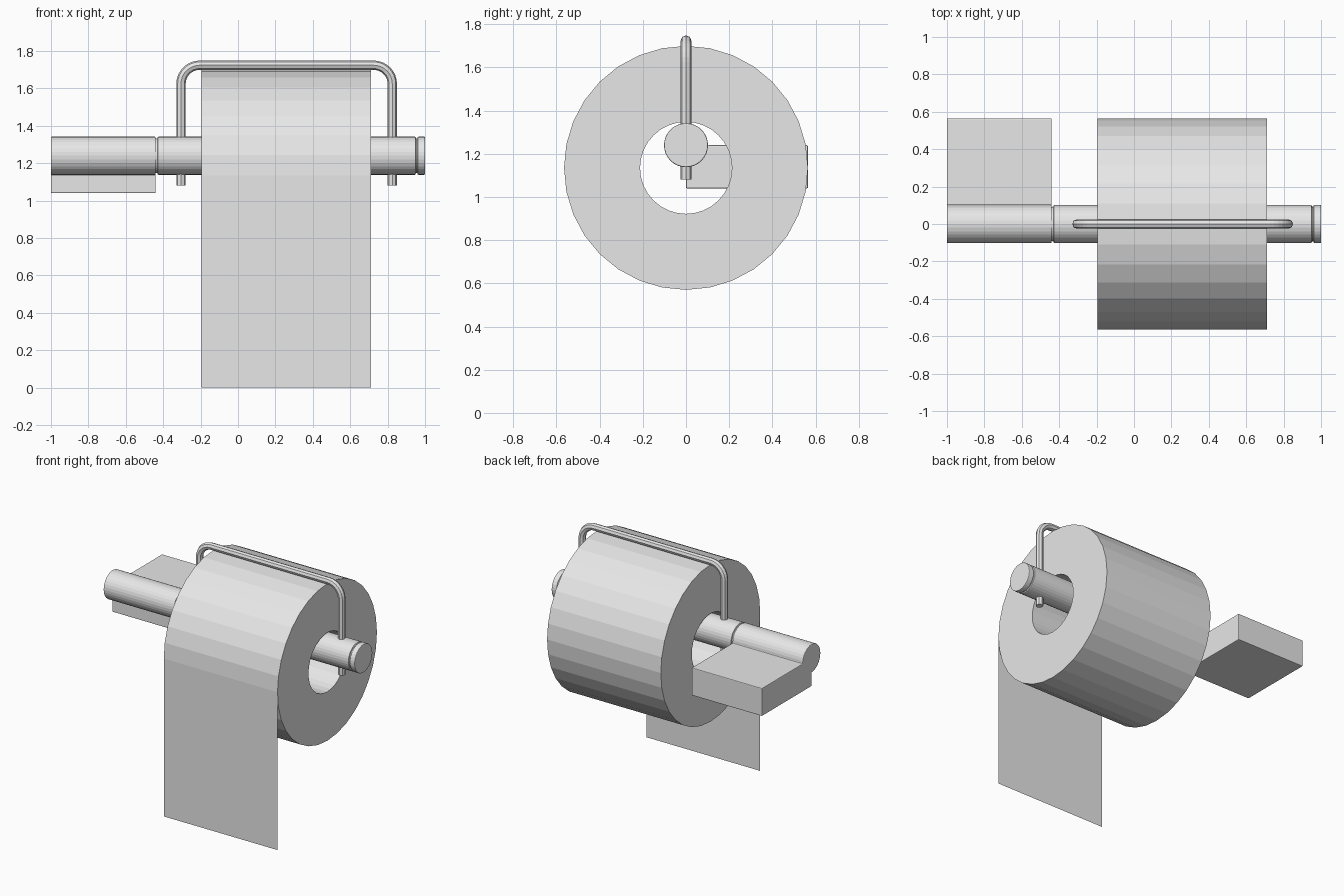
import bpy, bmesh
from math import sin, cos, pi
from mathutils import Vector

cube = bpy.data.objects.get("Cube")
if cube:
    bpy.data.objects.remove(cube, do_unlink=True)

grey = bpy.data.materials.new("plain_grey")
grey.use_nodes = True
grey.diffuse_color = (0.8, 0.8, 0.8, 1)
grey.node_tree.nodes["Principled BSDF"].inputs["Base Color"].default_value = (0.8, 0.8, 0.8, 1)

SIDES = 32
ROLL_Z, ROLL_R, HOLE_R = 1.135, 0.565, 0.213
ROLL_X = (-0.195, 0.71)
BAR_Z, BAR_R = 1.24, 0.102


def finish(name, bm, bevel=0):
    """Turn a bmesh into a named object, optionally with softened edges."""
    bmesh.ops.recalc_face_normals(bm, faces=bm.faces)
    mesh = bpy.data.meshes.new(name)
    bm.to_mesh(mesh)
    bm.free()
    mesh.materials.append(grey)
    obj = bpy.data.objects.new(name, mesh)
    bpy.context.collection.objects.link(obj)
    if bevel:
        mod = obj.modifiers.new("soft_edges", "BEVEL")
        mod.width = bevel
        mod.segments = 2
        mod.limit_method = "ANGLE"
        mod.angle_limit = pi / 4
    return obj


def lathe(name, profile, z, closed=False, bevel=0):
    """Spin (x, radius) points around a horizontal axis at height z."""
    bm = bmesh.new()
    verts = [bm.verts.new((x, 0, z + r)) for x, r in profile]
    pairs = list(zip(verts, verts[1:]))
    if closed:
        pairs.append((verts[-1], verts[0]))
    edges = [bm.edges.new(p) for p in pairs]
    bmesh.ops.spin(bm, geom=verts + edges, cent=(0, 0, z), axis=(1, 0, 0),
                   angle=2 * pi, steps=SIDES)
    bmesh.ops.remove_doubles(bm, verts=bm.verts, dist=0.0005)
    return finish(name, bm, bevel)


# Paper roll with open core
x0, x1 = ROLL_X
lathe("paper_roll", [(x0, HOLE_R), (x0, ROLL_R), (x1, ROLL_R), (x1, HOLE_R)],
      ROLL_Z, closed=True)

# Hanging sheet at the front
bm = bmesh.new()
bm.faces.new([bm.verts.new((x, -ROLL_R, z))
              for x, z in ((x0, 0), (x1, 0), (x1, ROLL_Z), (x0, ROLL_Z))])
finish("hanging_sheet", bm)

# Bar with grooves and end cap
core = BAR_R - 0.01
lathe("bar", [(-0.44, core), (-0.43, core), (-0.43, BAR_R), (0.95, BAR_R),
              (0.95, core), (0.96, core), (0.96, BAR_R), (1, BAR_R), (1, 0)],
      BAR_Z, bevel=0.005)

# Wall mount: round sleeve merging into a block behind it
outline = [(BAR_R * cos(a), BAR_Z + BAR_R * sin(a))
           for a in (2 * pi * i / SIDES for i in range(SIDES * 3 // 4 + 1))]
outline += [(0, 1.04), (ROLL_R, 1.04), (ROLL_R, BAR_Z)]
bm = bmesh.new()
face = bm.faces.new([bm.verts.new((-1, y, z)) for y, z in outline])
side = bmesh.ops.extrude_face_region(bm, geom=[face])["geom"]
bmesh.ops.translate(bm, vec=(0.56, 0, 0),
                    verts=[g for g in side if isinstance(g, bmesh.types.BMVert)])
finish("wall_mount", bm, bevel=0.005)

# Bent wire over the roll, its legs passing through the bar
left, right, top, foot, bend = -0.305, 0.825, 1.724, 1.08, 0.1
path = [Vector((left, 0, foot))]
for cx, start in ((left + bend, pi), (right - bend, pi / 2)):
    for i in range(9):
        a = start - i * pi / 16
        path.append(Vector((cx + bend * cos(a), 0, top - bend + bend * sin(a))))
path.append(Vector((right, 0, foot)))
curve = bpy.data.curves.new("wire_arm", "CURVE")
curve.dimensions = "3D"
curve.bevel_depth = 0.025
curve.bevel_resolution = 2
curve.use_fill_caps = True
spline = curve.splines.new("POLY")
spline.points.add(len(path) - 1)
for point, co in zip(spline.points, path):
    point.co = (*co, 1)
spline.use_smooth = False
curve.materials.append(grey)
wire = bpy.data.objects.new("wire_arm", curve)
bpy.context.collection.objects.link(wire)
bpy.ops.object.select_all(action="DESELECT")
wire.select_set(True)
bpy.context.view_layer.objects.active = wire
bpy.ops.object.convert(target="MESH")
